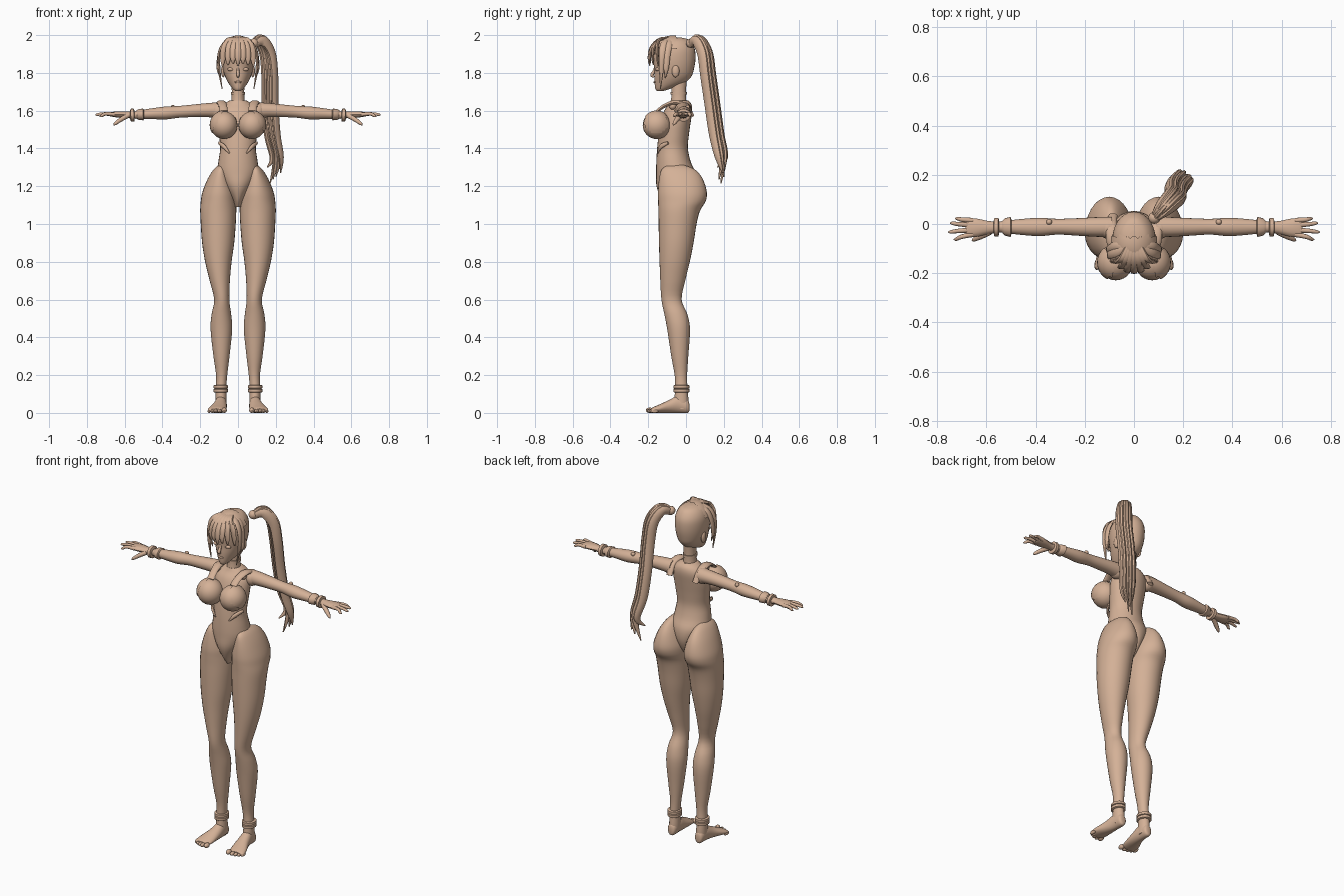
import bpy, bmesh, math
from mathutils import Vector, Matrix

tan = bpy.data.materials.new("warm_tan")
tan.diffuse_color = (0.66, 0.44, 0.31, 1)


def finish(name, bm, mirror):
    bmesh.ops.recalc_face_normals(bm, faces=bm.faces)
    me = bpy.data.meshes.new(name)
    bm.to_mesh(me)
    bm.free()
    me.materials.append(tan)
    ob = bpy.data.objects.new(name, me)
    bpy.context.collection.objects.link(ob)
    if mirror:
        ob.modifiers.new("mirror", 'MIRROR').use_mirror_merge = False
    return ob


def smooth_rows(rows, sub):
    # Catmull-Rom interpolation between hand-placed sections
    rows = [Vector(r) for r in rows]
    out = []
    for i in range(len(rows) - 1):
        b, c = rows[i], rows[i + 1]
        a = rows[i - 1] if i else b
        d = rows[i + 2] if i + 2 < len(rows) else c
        for k in range(sub):
            t = k / sub
            out.append(0.5 * (2 * b + (c - a) * t + (2 * a - 5 * b + 4 * c - d) * t * t
                              + (3 * b - a - 3 * c + d) * t ** 3))
    return out + [rows[-1]]


def skin(name, rings, mirror):
    bm = bmesh.new()
    vs = [[bm.verts.new(p) for p in r] for r in rings]
    n = len(vs[0])
    for a, b in zip(vs, vs[1:]):
        for i in range(n):
            bm.faces.new((a[i], a[(i + 1) % n], b[(i + 1) % n], b[i]))
    bm.faces.new(vs[0])
    bm.faces.new(vs[-1])
    return finish(name, bm, mirror)


def loft(name, rows, axis='z', n=28, sub=4, mirror=False):
    # rows: position on axis, then min/max of the section on the other two axes
    rings = []
    for p, a0, a1, b0, b1 in smooth_rows(rows, sub):
        ring = []
        for i in range(n):
            t = 2 * math.pi * i / n
            a = (a0 + a1) / 2 + (a1 - a0) / 2 * math.cos(t)
            b = (b0 + b1) / 2 + (b1 - b0) / 2 * math.sin(t)
            ring.append((a, b, p) if axis == 'z' else (a, p, b))
        rings.append(ring)
    return skin(name, rings, mirror)


def sweep(name, rows, side, n=12, sub=4, mirror=False):
    # rows: x, y, z, half width along side, half thickness
    rs = smooth_rows(rows, sub)
    pts = [Vector(r[:3]) for r in rs]
    rings = []
    for i, r in enumerate(rs):
        t = (pts[min(i + 1, len(pts) - 1)] - pts[max(i - 1, 0)]).normalized()
        s = Vector(side)
        s = (s - t * s.dot(t)).normalized()
        u = t.cross(s)
        rings.append([pts[i] + s * r[3] * math.cos(k * 2 * math.pi / n)
                      + u * r[4] * math.sin(k * 2 * math.pi / n) for k in range(n)])
    return skin(name, rings, mirror)


def ball(name, c, r, mirror=False, keep=None, seg=20):
    bm = bmesh.new()
    bmesh.ops.create_uvsphere(bm, u_segments=seg, v_segments=seg // 2 + 2, radius=1)
    if keep:
        bmesh.ops.delete(bm, geom=[f for f in bm.faces if not keep(f.calc_center_median())],
                         context='FACES')
    bmesh.ops.transform(bm, verts=bm.verts, matrix=Matrix.Translation(c) @ Matrix.Diagonal((*r, 1)))
    return finish(name, bm, mirror)


# Torso and neck: z, x range, y range
torso = [(1.09, .015, -.10, -.02), (1.13, .03, -.13, .02), (1.2, .075, -.156, .05),
         (1.27, .108, -.158, .05), (1.33, .104, -.157, .025), (1.4, .094, -.153, .01),
         (1.47, .1, -.145, .015), (1.54, .107, -.135, .025), (1.6, .102, -.115, .033),
         (1.635, .075, -.09, .028), (1.655, .042, -.08, .01)]
loft("torso", [(z, -w, w, a, b) for z, w, a, b in torso])
loft("neck", [(1.6, -.045, .045, -.09, .015), (1.65, -.036, .036, -.08, .002),
              (1.7, -.033, .033, -.077, 0), (1.78, -.035, .035, -.08, .005)])
loft("collar", [(1.685, -.038, .038, -.083, .004), (1.7, -.038, .038, -.083, .004)], sub=1)

# Chest with cup shells, straps and rib ridges
ball("bust", (.074, -.155, 1.523), (.071, .074, .073), True, seg=28)
ball("cup_shell", (.075, -.156, 1.524), (.075, .077, .077), True,
     lambda c: c.x + .5 * c.z > .55 and c.y < .7, seg=28)
sweep("strap", [(.075, -.155, 1.595, .022, .008), (.08, -.115, 1.625, .022, .01),
                (.088, -.06, 1.643, .025, .012), (.092, 0, 1.625, .022, .012),
                (.085, .035, 1.57, .018, .01)], (1, 0, 0), mirror=True)
sweep("rib_ridge", [(.10, -.095, 1.43, .008, .006), (.075, -.133, 1.41, .012, .008),
                    (.045, -.15, 1.375, .003, .003)], (0, 0, 1), mirror=True)

# Shoulder joint
ball("shoulder", (.105, -.015, 1.6), (.042, .045, .045), True)
ball("shoulder_knob", (.085, -.07, 1.625), (.018, .02, .02), True, seg=12)

# Legs
loft("leg", [(1.315, .075, .098, -.09, -.02), (1.29, .058, .128, -.128, .045),
             (1.24, .035, .16, -.142, .088), (1.17, .012, .188, -.149, .11),
             (1.12, .008, .197, -.148, .104), (1.07, .009, .2, -.146, .074),
             (1.0, .012, .197, -.145, .056), (.9, .02, .19, -.143, .04),
             (.8, .034, .174, -.14, .02), (.7, .043, .15, -.136, -.004),
             (.6, .046, .126, -.13, -.023), (.52, .036, .14, -.114, .008),
             (.44, .031, .145, -.099, .021), (.3, .045, .13, -.078, .012),
             (.2, .057, .116, -.06, .006), (.13, .062, .118, -.058, .008),
             (.06, .06, .118, -.062, .014), (.02, .062, .116, -.062, .014)], mirror=True)
for z in (.118, .138):
    loft("anklet", [(z - .01, .058, .124, -.062, .014), (z - .007, .053, .129, -.067, .019),
                    (z + .007, .053, .129, -.067, .019), (z + .01, .058, .124, -.062, .014)],
         sub=1, mirror=True)
loft("foot", [(.018, .08, .1, .012, .045), (.008, .066, .114, 0, .07), (-.04, .06, .121, 0, .09),
              (-.09, .059, .134, 0, .068), (-.14, .061, .154, 0, .045),
              (-.175, .068, .16, 0, .03), (-.185, .08, .15, .005, .022)], axis='y', mirror=True)
for x, y, r in ((.073, -.192, .014), (.098, -.192, .011), (.118, -.186, .01),
                (.136, -.177, .0095), (.152, -.167, .009)):
    ball("toe", (x, y, r), (r, .021, r), True, seg=12)

# Arms, bracelets and hands
Y = (0, 1, 0)
sweep("arm", [(.09, -.012, 1.602, .042, .043), (.15, -.012, 1.603, .04, .038),
              (.22, -.012, 1.6, .036, .034), (.31, -.011, 1.594, .032, .031),
              (.38, -.012, 1.588, .037, .034), (.45, -.012, 1.584, .033, .029),
              (.54, -.012, 1.578, .023, .021)], Y, n=20, mirror=True)
ball("elbow_stud", (.345, .008, 1.618), (.012, .012, .012), True, seg=12)
sweep("cuff", [(.498, -.012, 1.58, .028, .026), (.502, -.012, 1.58, .041, .031),
               (.525, -.012, 1.579, .035, .029), (.535, -.012, 1.578, .025, .024)],
      Y, n=16, sub=1, mirror=True)
sweep("bracelet", [(.548, -.013, 1.577, .024, .022), (.551, -.013, 1.577, .037, .034),
                   (.568, -.013, 1.576, .037, .034), (.571, -.013, 1.576, .024, .022)],
      Y, n=16, sub=1, mirror=True)
sweep("palm", [(.54, -.012, 1.577, .022, .02), (.59, -.014, 1.578, .026, .017),
               (.64, -.015, 1.58, .037, .016), (.675, -.015, 1.581, .036, .011),
               (.685, -.015, 1.581, .03, .006)], Y, mirror=True)
for y0, x1, y1, z1 in ((.014, .728, .022, 1.572), (-.005, .748, .003, 1.578),
                       (-.024, .755, -.032, 1.577), (-.042, .733, -.062, 1.57)):
    sweep("finger", [(.655, y0, 1.58, .011, .011), ((.67 + x1) / 2, (y0 + y1) / 2, 1.583, .009, .009),
                     (x1 - .01, y1, z1 + .002, .007, .007), (x1, y1, z1, .002, .002)],
          Y, n=10, mirror=True)
sweep("thumb", [(.585, -.03, 1.573, .014, .013), (.62, -.048, 1.553, .013, .012),
                (.648, -.062, 1.533, .009, .009), (.658, -.067, 1.524, .003, .003)],
      Y, n=10, mirror=True)

# Head and face
head = [(1.703, .012, -.152, -.125), (1.715, .027, -.162, -.085), (1.745, .05, -.166, -.01),
        (1.78, .068, -.168, .028), (1.82, .08, -.168, .042), (1.87, .087, -.174, .05),
        (1.92, .086, -.17, .048), (1.955, .073, -.15, .033), (1.978, .05, -.12, .01),
        (1.988, .02, -.085, -.03)]
loft("head", [(z, -w, w, a, b) for z, w, a, b in head])
sweep("nose", [(0, -.164, 1.83, .005, .004), (0, -.172, 1.805, .008, .008),
               (0, -.181, 1.787, .009, .009), (0, -.168, 1.778, .005, .004)], (1, 0, 0), n=10)
ball("lips", (0, -.165, 1.751), (.019, .007, .006), seg=12)
ball("eyelid", (.036, -.15, 1.819), (.021, .012, .01), True, seg=14)
ball("ear", (.078, -.055, 1.81), (.012, .02, .034), True, seg=14)

# Hair cap over the front of the skull, leaving the back smooth
ball("hair_cap", (0, -.07, 1.89), (.1, .122, .108), False,
     lambda c: c.z > .3 and c.y < .25 - .1 * c.z, seg=32)

# Fringe strands fanning over the forehead
for x, tip in ((-.076, 1.835), (-.05, 1.842), (-.025, 1.85), (0, 1.838),
               (.025, 1.85), (.05, 1.842), (.076, 1.835)):
    back = 2.6 * x * x
    sweep("fringe_strand", [(x * .3, -.085, 1.985, .01, .006), (x * .65, -.14, 1.977, .014, .009),
                            (x * .95, -.183 + back * 2, 1.935, .017, .009),
                            (x * 1.05, -.196 + back * 3, 1.88, .015, .007),
                            (x * 1.07, -.192 + back * 3, tip, .004, .003)], (1, 0, 0), n=8)

# Long side locks framing the face
for x, y, tip in ((.1, -.125, 1.715), (.106, -.1, 1.77)):
    sweep("side_lock", [(.025, -.09, 1.985, .015, .007), (.075, y + .01, 1.955, .019, .008),
                        (.1, y, 1.9, .018, .008), (x, y - .005, 1.82, .013, .007),
                        (x - .016, y - .01, tip, .002, .002)], (0, 1, 0), n=8, mirror=True)

# Ponytail: overlapping strands fanned across its width
ball("hair_tie", (.083, .025, 1.957), (.025, .025, .025), seg=14)
D = Vector((.8, -.6, 0))
path = [(.08, .02, 1.953, .013), (.118, .062, 1.978, .022), (.155, .1, 1.915, .023),
        (.168, .117, 1.8, .022), (.17, .14, 1.64, .021), (.182, .163, 1.48, .02),
        (.205, .188, 1.36, .015)]
for k, (tx, ty, tz) in enumerate(((.155, .165, 1.3), (.17, .185, 1.215), (.185, .175, 1.235),
                                  (.2, .2, 1.25), (.225, .195, 1.27))):
    f = k - 2
    rows = []
    for i, (x, y, z, t) in enumerate(path):
        o = D * f * (.003, .01, .014, .0155, .016, .016, .015)[i]
        bulge = .007 * (k % 2)
        rows.append((x + o.x + bulge * .6, y + o.y + bulge * .8, z - abs(f) * .004, t * .72, t * 1.25))
    rows.append((tx, ty, tz, .003, .003))
    sweep("ponytail_strand", rows, D, n=10, sub=5)

# Smooth shading with crisp edges
bpy.ops.object.select_all(action='SELECT')
bpy.context.view_layer.objects.active = bpy.context.selected_objects[0]
bpy.ops.object.shade_smooth_by_angle(angle=math.radians(40))
